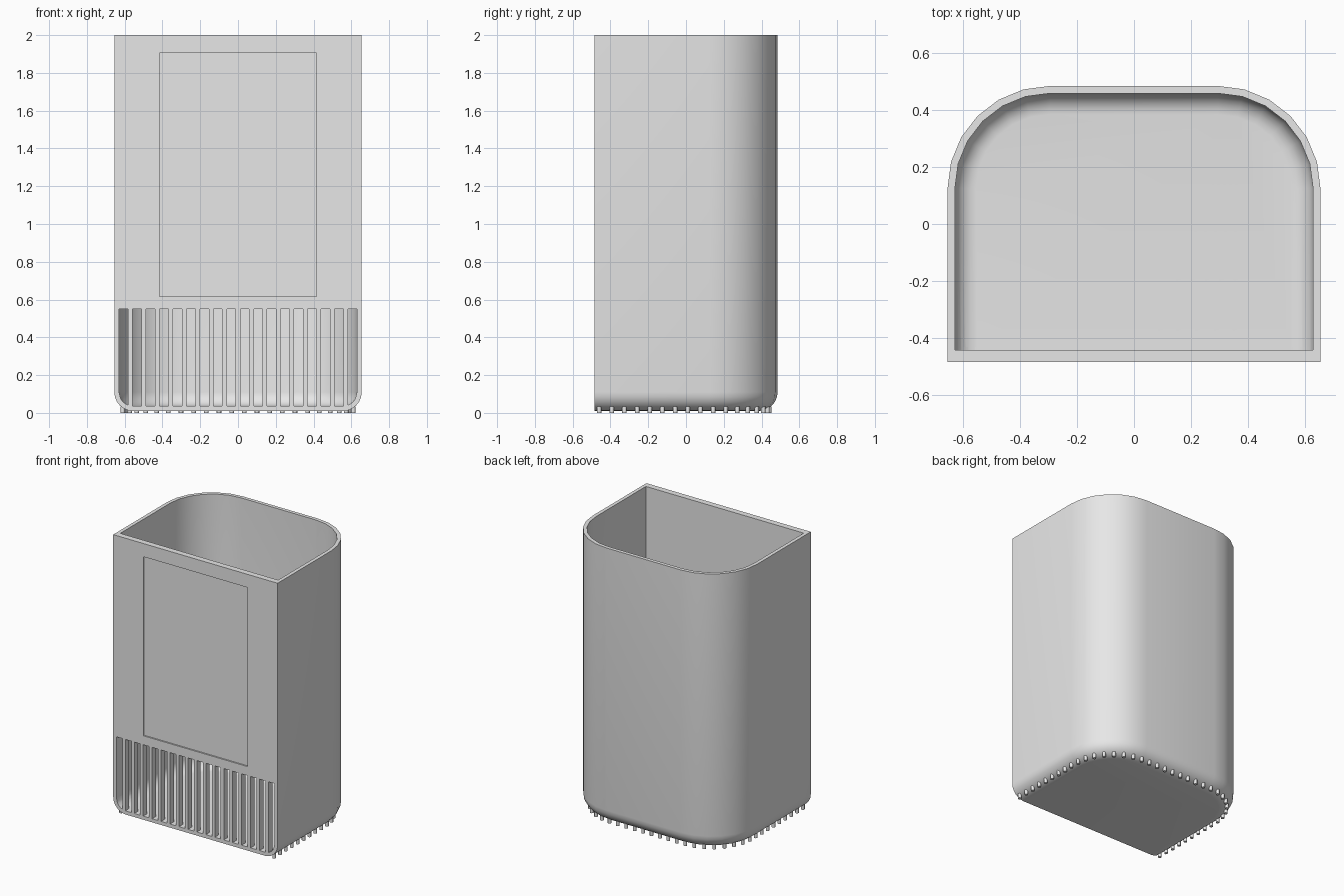
import bpy, bmesh
from math import sin, cos, pi, sqrt
from mathutils import Vector, Matrix

if "Cube" in bpy.data.objects:
    bpy.data.objects.remove(bpy.data.objects["Cube"])

HX, FRONT, BACK, TOP, BASE = 0.655, -0.485, 0.485, 2.0, 0.01
CORNER, FILLET, WALL = 0.36, 0.1, 0.026
FRONT_IN = -0.442

grey = bpy.data.materials.new("light_grey")
grey.use_nodes = True
grey.diffuse_color = (0.8, 0.8, 0.8, 1)
grey.node_tree.nodes["Principled BSDF"].inputs["Base Color"].default_value = grey.diffuse_color


def make(name, bm):
    bmesh.ops.recalc_face_normals(bm, faces=bm.faces)
    mesh = bpy.data.meshes.new(name)
    bm.to_mesh(mesh)
    bm.free()
    mesh.materials.append(grey)
    obj = bpy.data.objects.new(name, mesh)
    bpy.context.collection.objects.link(obj)
    return obj


def outline(inset, front, steps=6):
    """Plan shape: square front, two rounded back corners."""
    r = CORNER - inset
    cx, cy = HX - CORNER, BACK - CORNER
    arc = [(cx + r * cos(pi / 2 * i / steps), cy + r * sin(pi / 2 * i / steps))
           for i in range(steps + 1)]
    right = [(HX - inset, front)] + arc
    return right + [(-x, y) for x, y in reversed(right)]


def levels(radius, inset):
    """Inset and height of each ring, rounding the bottom edge."""
    rings = []
    for i in range(7):
        a = pi / 2 * i / 6
        rings.append((inset + radius * (1 - sin(a)), BASE + FILLET - radius * cos(a)))
    return rings + [(inset, TOP)]


# Container: outer and inner skins joined at the rim
bm = bmesh.new()


def skin(radius, inset, front):
    rings = [[bm.verts.new((x, y, z)) for x, y in outline(d, front)]
             for d, z in levels(radius, inset)]
    bm.faces.new(rings[0])
    for a, b in zip(rings, rings[1:]):
        bridge(a, b)
    return rings[-1]


def bridge(a, b):
    for i in range(len(a)):
        j = (i + 1) % len(a)
        bm.faces.new((a[i], a[j], b[j], b[i]))


bridge(skin(FILLET, 0, FRONT), skin(FILLET - WALL, WALL, FRONT_IN))
body = make("container", bm)

# Slot cutters, whose lower ends follow the rounded inside corner
bm = bmesh.new()
SLOTS, SLOT_W, PITCH = 18, 0.047, 0.0713
inner_r = FILLET - WALL


def slot_floor(x):
    over = max(0, abs(x) - (HX - FILLET))
    return BASE + FILLET - sqrt(max(0, inner_r ** 2 - over ** 2))


for i in range(SLOTS):
    mid = (i - (SLOTS - 1) / 2) * PITCH
    xs = [mid + SLOT_W * (k / 6 - 0.5) for k in range(7)]
    shape = [(x, slot_floor(x)) for x in xs] + [(xs[-1], 0.55), (xs[0], 0.55)]
    face = bm.faces.new([bm.verts.new((x, FRONT - 0.05, z)) for x, z in shape])
    ext = bmesh.ops.extrude_face_region(bm, geom=[face])
    moved = [v for v in ext["geom"] if isinstance(v, bmesh.types.BMVert)]
    bmesh.ops.translate(bm, verts=moved, vec=(0, FRONT_IN - FRONT + 0.06, 0))
slot_cutter = make("slot_cutter", bm)

# Shallow recess for the front panel
bm = bmesh.new()
bmesh.ops.create_cube(bm, size=1, matrix=Matrix.Translation((0, FRONT, 1.26))
                      @ Matrix.Diagonal((0.83, 0.02, 1.29, 1)))
panel_cutter = make("panel_cutter", bm)

bpy.context.view_layer.objects.active = body
for cutter in (slot_cutter, panel_cutter):
    cutter.hide_render = True
    mod = body.modifiers.new(cutter.name, "BOOLEAN")
    mod.operation, mod.solver, mod.object = "DIFFERENCE", "EXACT", cutter
    bpy.ops.object.modifier_apply(modifier=mod.name)
    bpy.data.objects.remove(cutter)

# Small studs under the side and back edges
bm = bmesh.new()
path = [Vector((x, y, 0)) for x, y in outline(0.045, FRONT + 0.025, 12)]
total = sum((b - a).length for a, b in zip(path, path[1:]))
STUDS = 42
for i in range(STUDS):
    left = total * i / (STUDS - 1)
    for a, b in zip(path, path[1:]):
        span = (b - a).length
        if left <= span + 1e-5:
            break
        left -= span
    p = a.lerp(b, left / span)
    bmesh.ops.create_cone(bm, cap_ends=True, segments=12, radius1=0.012, radius2=0.012,
                          depth=0.035, matrix=Matrix.Translation((p.x, p.y, 0.0175)))
studs = make("base_studs", bm)

for obj in (body, studs):
    bpy.ops.object.select_all(action="DESELECT")
    obj.select_set(True)
    bpy.context.view_layer.objects.active = obj
    bpy.ops.object.shade_smooth_by_angle(angle=pi / 5)
